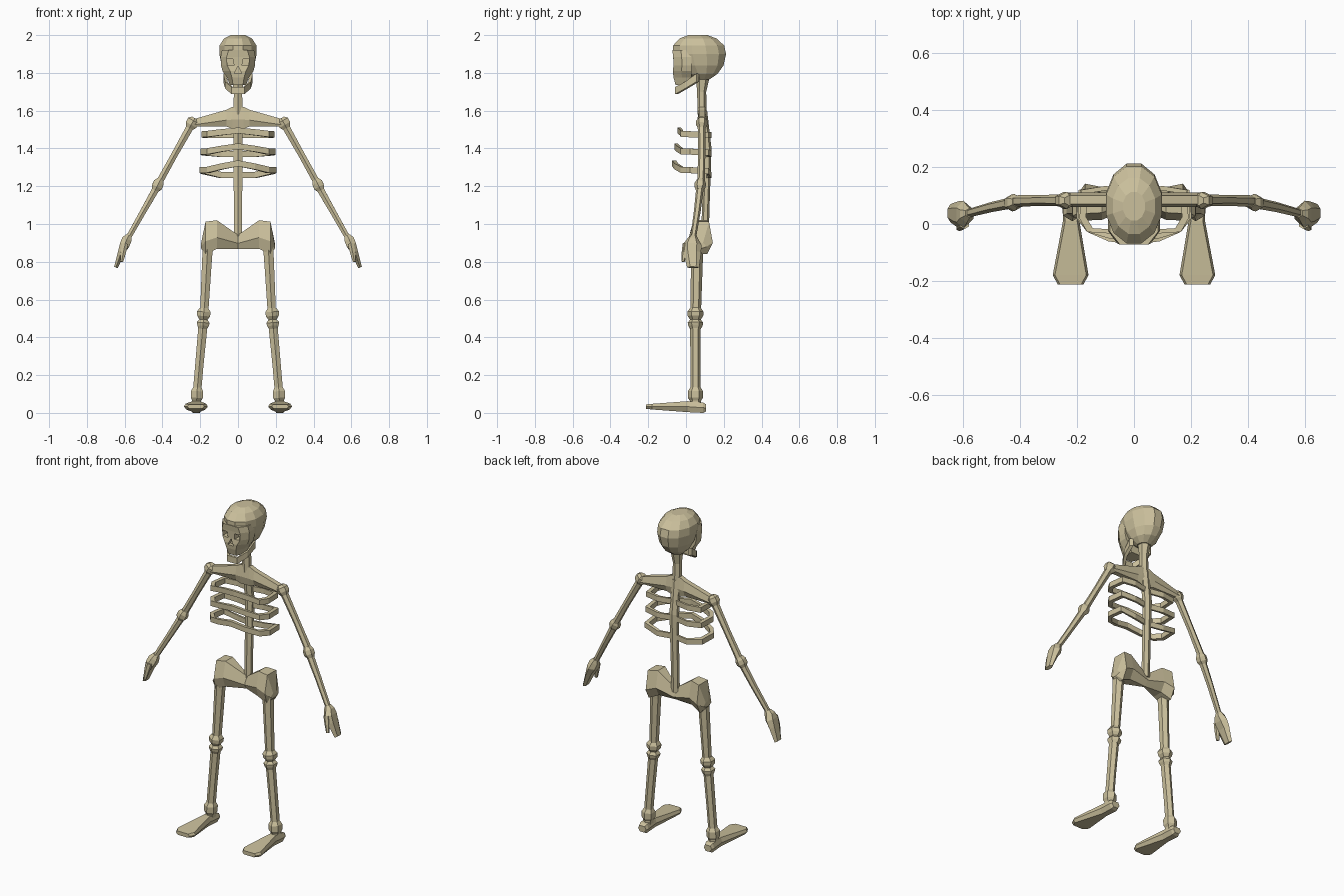
import bpy, bmesh, math
from mathutils import Vector

bone = bpy.data.materials.new("bone")
bone.diffuse_color = (0.60, 0.53, 0.335, 1)


def loft(name, rings, loop=False, mirror=False):
    """Skin a list of equal-length point rings; cap the ends unless looped."""
    bm = bmesh.new()
    rows = [[bm.verts.new(p) for p in r] for r in rings]
    n = len(rows[0])
    pairs = list(zip(rows, rows[1:])) + ([(rows[-1], rows[0])] if loop else [])
    for a, b in pairs:
        for i in range(n):
            j = (i + 1) % n
            bm.faces.new((a[i], a[j], b[j], b[i]))
    if not loop:
        bm.faces.new(rows[0])
        bm.faces.new(rows[-1])
    if mirror:
        copy = bmesh.ops.duplicate(bm, geom=bm.verts[:] + bm.edges[:] + bm.faces[:])["geom"]
        for v in copy:
            if isinstance(v, bmesh.types.BMVert):
                v.co.x = -v.co.x
    bmesh.ops.recalc_face_normals(bm, faces=bm.faces[:])
    mesh = bpy.data.meshes.new(name)
    bm.to_mesh(mesh)
    bm.free()
    mesh.materials.append(bone)
    ob = bpy.data.objects.new(name, mesh)
    bpy.context.collection.objects.link(ob)
    return ob


def limb(name, stations, sides=6, mirror=True):
    """Bone along stations (x, y, z, radius across, radius front-to-back)."""
    pts = [Vector(s[:3]) for s in stations]
    axis = (pts[-1] - pts[0]).normalized()
    across = Vector((0, 1, 0)).cross(axis).normalized()
    depth = axis.cross(across)
    rings = []
    for p, s in zip(pts, stations):
        ring = []
        for i in range(sides):
            a = 2 * math.pi * (i + 0.5) / sides
            k = 1 / math.cos(math.pi / sides)
            ring.append(p + across * (s[3] * math.cos(a) * k) + depth * (s[4] * math.sin(a)))
        rings.append(ring)
    return loft(name, rings, mirror=mirror)


def oval(z, front, back, half, sides=12):
    c, r = (front + back) / 2, (back - front) / 2
    return [(half * math.sin(t), c - r * math.cos(t), z)
            for t in (2 * math.pi * (i + 0.5) / sides for i in range(sides))]


# Skull: rounded cranium and a narrower face block
cranium = loft("cranium", [oval(*r) for r in (
    (1.765, 0.05, 0.125, 0.04), (1.795, 0.0, 0.17, 0.07), (1.84, -0.045, 0.203, 0.09),
    (1.90, -0.073, 0.217, 0.102), (1.945, -0.073, 0.207, 0.101),
    (1.982, -0.038, 0.165, 0.077), (2.0, 0.01, 0.115, 0.04))])


def face_ring(z, front, wide, narrow):
    return [(-wide, 0.03, z), (-wide, front + 0.045, z), (-narrow, front, z),
            (narrow, front, z), (wide, front + 0.045, z), (wide, 0.03, z)]


face = loft("face", [face_ring(*r) for r in (
    (1.735, -0.055, 0.042, 0.026), (1.775, -0.066, 0.058, 0.032),
    (1.81, -0.07, 0.082, 0.042), (1.84, -0.066, 0.09, 0.058),
    (1.885, -0.068, 0.092, 0.06), (1.92, -0.072, 0.085, 0.05))])

# Eye sockets and nose opening
cutters = []
for s in (-1, 1):
    shape = [(0.022, 1.838), (0.055, 1.842), (0.06, 1.876), (0.024, 1.872)]
    cutters.append(loft("socket_cutter", [[(s * x, y, z) for x, z in shape] for y in (-0.12, -0.025)]))
cutters.append(loft("nose_cutter", [[(x, y, z) for x, z in ((-0.02, 1.797), (0.02, 1.797), (0, 1.837))]
                                    for y in (-0.12, -0.045)]))
for part in (cranium, face):
    bpy.context.view_layer.objects.active = part
    for c in cutters:
        m = part.modifiers.new("opening", 'BOOLEAN')
        m.operation, m.solver, m.object = 'DIFFERENCE', 'EXACT', c
        bpy.ops.object.modifier_apply(modifier=m.name)
for c in cutters:
    bpy.data.objects.remove(c)

# Lower jaw: a U-shaped band
half = [(0.078, 0.055, 1.775, 0.022), (0.068, -0.005, 1.735, 0.018), (0.034, -0.058, 1.706, 0.019)]
path = half + [(-x, y, z, h) for x, y, z, h in reversed(half)]
loft("jaw", [[(x, y, z - h), (x, y, z + h), (x * 0.8, y + 0.014, z + h), (x * 0.8, y + 0.014, z - h)]
             for x, y, z, h in path])

# Neck and spine
limb("neck", [(0, 0.085, 1.58, 0.024, 0.024), (0, 0.083, 1.70, 0.022, 0.024),
              (0, 0.09, 1.80, 0.035, 0.04)], mirror=False)
limb("spine", [(0, 0.10, 0.92, 0.022, 0.02), (0, 0.105, 1.10, 0.022, 0.02),
               (0, 0.11, 1.25, 0.023, 0.02), (0, 0.113, 1.40, 0.025, 0.022),
               (0, 0.09, 1.60, 0.025, 0.022)], mirror=False)

# Shoulder bar
bar = [(0.235, 1.515, 1.555), (0.06, 1.515, 1.605), (0.03, 1.505, 1.62)]
bar += [(-x, a, b) for x, a, b in reversed(bar)]
loft("collar_bone", [[(x, 0.07, a), (x, 0.06, (a + b) / 2 - 0.01), (x, 0.07, b),
                      (x, 0.1, b), (x, 0.11, (a + b) / 2 - 0.01), (x, 0.1, a)] for x, a, b in bar])

# Ribs: closed bands that peak at the breast and sag at the back
for i, (z, width, front, sag) in enumerate(((1.475, 0.192, -0.045, 0.005),
                                            (1.383, 0.198, -0.062, 0.012),
                                            (1.285, 0.203, -0.073, 0.025))):
    rise = 0.02 + 0.008 * i
    side = [(0.09, front + 0.012, rise * 0.55), (0.165, -0.028, 0.002), (width, 0.02, 0),
            (width - 0.008, 0.12, -0.004), (0.1, 0.134, -sag)]
    loop = [(0, front, rise)] + side + [(0, 0.115, -sag)] + [(-x, y, d) for x, y, d in reversed(side)]
    rings = []
    for x, y, d in loop:
        xi, yi = x * 0.88, 0.05 + (y - 0.05) * 0.83
        rings.append([(x, y, z + d - 0.016), (x, y, z + d + 0.016),
                      (xi, yi, z + d + 0.016), (xi, yi, z + d - 0.016)])
    loft("rib_%d" % (i + 1), rings, loop=True)

# Pelvis: lofted from side to side, (x, front, back, bottom, top)
hip = [(0.195, 0.035, 0.11, 0.87, 0.90), (0.172, 0.012, 0.142, 0.84, 1.012),
       (0.112, 0.015, 0.13, 0.868, 1.02), (0, 0.062, 0.122, 0.868, 0.942)]
hip += [(-x, f, b, lo, hi) for x, f, b, lo, hi in reversed(hip[:-1])]
loft("pelvis", [[(x, f + 0.02, lo), (x, f, lo * 0.6 + hi * 0.4), (x, f + 0.025, hi),
                 (x, b - 0.02, hi), (x, b, lo * 0.65 + hi * 0.35), (x, b - 0.03, lo)]
                for x, f, b, lo, hi in hip])

# Arms
limb("shoulder_joint", [(0.228, 0.083, 1.56, 0.018, 0.018), (0.236, 0.083, 1.547, 0.032, 0.03),
                        (0.248, 0.083, 1.525, 0.032, 0.03), (0.258, 0.083, 1.507, 0.02, 0.02)])
limb("upper_arm", [(0.25, 0.083, 1.52, 0.02, 0.021), (0.34, 0.083, 1.36, 0.017, 0.019),
                   (0.42, 0.08, 1.215, 0.018, 0.021)])
limb("elbow", [(0.411, 0.078, 1.235, 0.018, 0.02), (0.42, 0.076, 1.217, 0.028, 0.03),
               (0.43, 0.074, 1.195, 0.028, 0.03), (0.44, 0.072, 1.178, 0.018, 0.02)])
limb("forearm", [(0.432, 0.074, 1.19, 0.019, 0.02), (0.50, 0.06, 1.07, 0.016, 0.018),
                 (0.582, 0.038, 0.925, 0.014, 0.015)])
limb("hand", [(0.578, 0.039, 0.94, 0.015, 0.017), (0.588, 0.035, 0.92, 0.026, 0.03),
              (0.60, 0.032, 0.89, 0.026, 0.05), (0.618, 0.033, 0.85, 0.018, 0.047),
              (0.646, 0.038, 0.77, 0.01, 0.032)])
limb("thumb", [(0.597, 0.0, 0.895, 0.016, 0.018), (0.607, -0.008, 0.85, 0.014, 0.015),
               (0.616, -0.016, 0.80, 0.008, 0.009)])

# Legs
limb("thigh_bone", [(0.158, 0.06, 0.90, 0.03, 0.035), (0.163, 0.058, 0.83, 0.026, 0.032),
                    (0.178, 0.052, 0.55, 0.022, 0.028)])
limb("knee", [(0.179, 0.05, 0.555, 0.023, 0.029), (0.181, 0.05, 0.535, 0.036, 0.043),
              (0.182, 0.05, 0.513, 0.034, 0.041), (0.183, 0.05, 0.494, 0.022, 0.028),
              (0.184, 0.05, 0.478, 0.034, 0.041), (0.185, 0.05, 0.462, 0.03, 0.038),
              (0.187, 0.05, 0.445, 0.023, 0.029)])
limb("shin_bone", [(0.186, 0.05, 0.455, 0.024, 0.028), (0.205, 0.05, 0.25, 0.022, 0.027),
                   (0.216, 0.05, 0.12, 0.022, 0.027)])
limb("ankle", [(0.215, 0.05, 0.135, 0.022, 0.027), (0.217, 0.05, 0.115, 0.032, 0.04),
               (0.218, 0.05, 0.08, 0.032, 0.04), (0.219, 0.05, 0.065, 0.024, 0.03),
               (0.219, 0.05, 0.045, 0.024, 0.03)])

# Feet: (y, inner, outer, bottom, top), heel to toe
loft("foot", [[(a, y, (lo + hi) / 2), (a + 0.012, y, lo), (b - 0.012, y, lo),
               (b, y, (lo + hi) / 2), (b - 0.008, y, hi), (a + 0.008, y, hi)]
              for y, a, b, lo, hi in ((0.107, 0.195, 0.247, 0.008, 0.045),
                                      (0.09, 0.19, 0.252, 0.0, 0.055),
                                      (0.01, 0.192, 0.25, 0.004, 0.062),
                                      (-0.18, 0.16, 0.286, 0.018, 0.048),
                                      (-0.213, 0.178, 0.268, 0.022, 0.045))], mirror=True)
